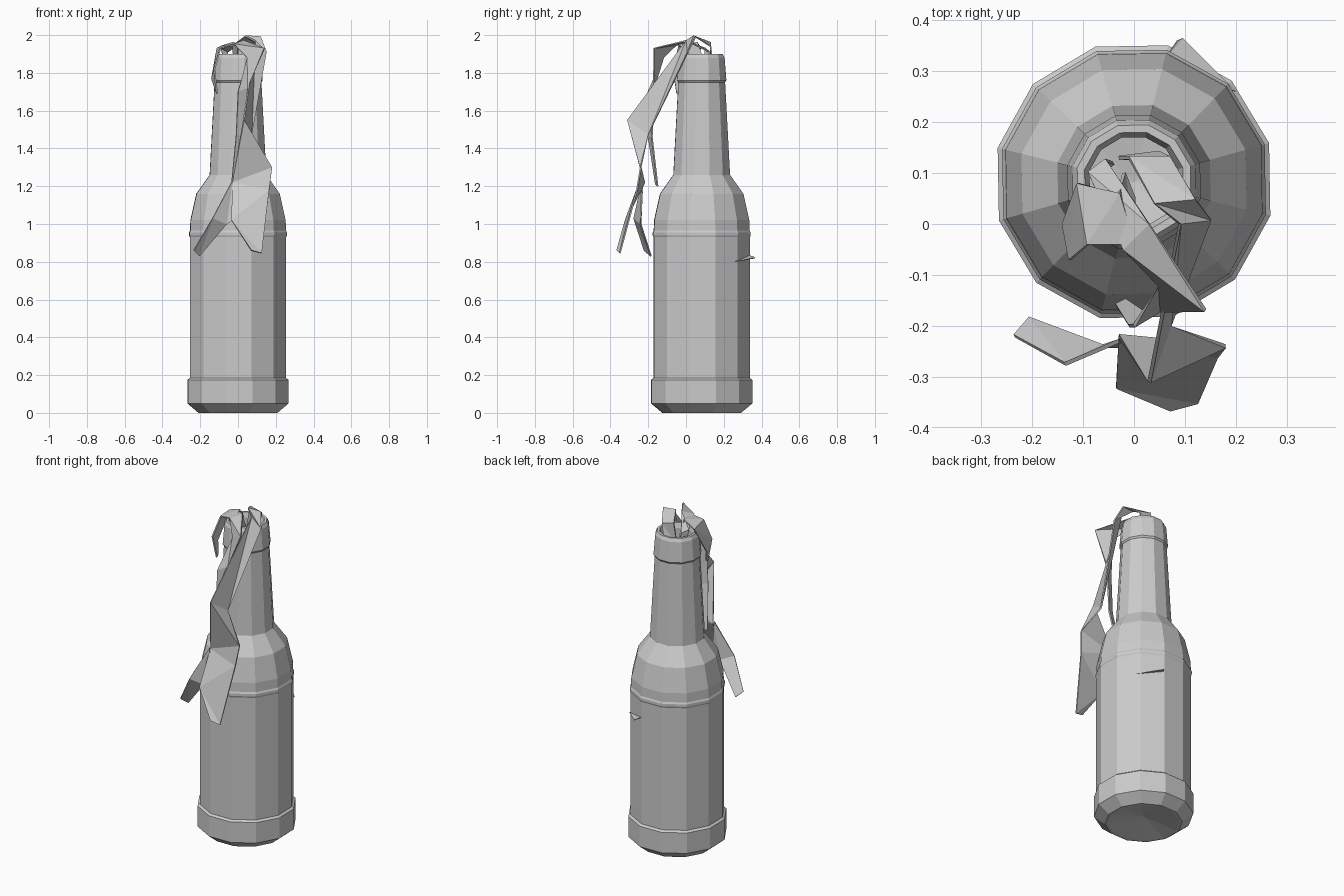
import bpy
import bmesh
from math import cos, sin, tau, radians
from mathutils import Vector

default_cube = bpy.data.objects.get("Cube")
if default_cube:
    bpy.data.objects.remove(default_cube, do_unlink=True)

SIDES = 12
AXIS = Vector((0, 0.083, 0))


def make_material(name, colour):
    material = bpy.data.materials.new(name)
    material.use_nodes = True
    material.diffuse_color = colour
    material.node_tree.nodes["Principled BSDF"].inputs["Base Color"].default_value = colour
    return material


grey = make_material("plain grey", (0.6, 0.6, 0.6, 1))


def finish(name, bm):
    """Turn a bmesh into a flat shaded object."""
    mesh = bpy.data.meshes.new(name)
    bm.to_mesh(mesh)
    bm.free()
    mesh.materials.append(grey)
    obj = bpy.data.objects.new(name, mesh)
    bpy.context.collection.objects.link(obj)
    return obj


def lathe(name, profile):
    """Revolve (radius, height) pairs; a zero radius closes to a point."""
    bm = bmesh.new()
    rings = []
    for radius, height in profile:
        if radius == 0:
            rings.append([bm.verts.new(AXIS + Vector((0, 0, height)))] * SIDES)
            continue
        ring = []
        for i in range(SIDES):
            angle = tau * i / SIDES + radians(16)
            offset = Vector((radius * cos(angle), radius * sin(angle), height))
            ring.append(bm.verts.new(AXIS + offset))
        rings.append(ring)
    for low, high in zip(rings, rings[1:]):
        for i in range(SIDES):
            j = (i + 1) % SIDES
            corners = dict.fromkeys((low[i], low[j], high[j], high[i]))
            bm.faces.new(list(corners))
    return finish(name, bm)


def ribbon(name, pairs, thickness=0.008):
    """Cloth strip through pairs of edge points, creased and thickened."""
    bm = bmesh.new()
    rows = [[bm.verts.new(point) for point in pair] for pair in pairs]
    for (a, b), (c, d) in zip(rows, rows[1:]):
        bm.faces.new((a, b, d))
        bm.faces.new((a, d, c))
    bmesh.ops.recalc_face_normals(bm, faces=bm.faces)
    obj = finish(name, bm)
    solid = obj.modifiers.new("thickness", "SOLIDIFY")
    solid.thickness = thickness
    solid.offset = 0
    return obj


# Bottle: dished base, foot band, body, shoulder, neck, lip and inner wall
lathe("bottle", [
    (0, 0.04), (0.2, 0), (0.215, 0), (0.276, 0.05), (0.276, 0.175), (0.263, 0.185),
    (0.263, 0.93), (0.267, 0.94), (0.267, 0.955), (0.262, 0.965), (0.26, 1.02),
    (0.228, 1.16), (0.155, 1.26), (0.128, 1.75), (0.135, 1.76), (0.125, 1.88),
    (0.115, 1.9), (0.1, 1.9), (0.09, 1.87), (0.09, 1.7), (0.12, 1.27), (0, 1.25),
])

# Main cloth strip, hanging over the front and widening into a flap
ribbon("front_cloth", [
    ((-0.03, 0.13, 1.84), (0.05, 0.14, 1.86)),
    ((-0.01, 0.13, 1.96), (0.07, 0.13, 1.94)),
    ((0.04, 0.04, 1.995), (0.12, 0.05, 1.99)),
    ((0.09, 0, 1.97), (0.15, 0.01, 1.91)),
    ((0.03, -0.31, 1.55), (0.07, -0.2, 1.47)),
    ((-0.03, -0.22, 1.22), (0.18, -0.24, 1.3)),
    ((-0.035, -0.32, 1.02), (0.165, -0.26, 1.18)),
    ((0.07, -0.365, 0.86), (0.125, -0.35, 0.845)),
])

# Short tail branching to the side of the flap
ribbon("side_tail", [
    ((-0.03, -0.23, 1.23), (-0.01, -0.24, 1.03)),
    ((-0.135, -0.275, 1.03), (-0.06, -0.24, 1)),
    ((-0.235, -0.22, 0.86), (-0.205, -0.185, 0.83)),
])

# Folded strip crossing the mouth, ending in a narrow tail
ribbon("crossing_cloth", [
    ((-0.07, 0.1, 1.83), (-0.04, 0.12, 1.83)),
    ((-0.09, 0.1, 1.93), (-0.055, 0.125, 1.91)),
    ((-0.02, -0.05, 1.95), (0.03, 0, 1.97)),
    ((0.05, -0.12, 1.88), (0.14, -0.17, 1.93)),
    ((0, -0.2, 1.7), (0.05, -0.17, 1.72)),
    ((-0.01, -0.2, 1.47), (0.03, -0.18, 1.46)),
    ((-0.035, -0.16, 1.21), (-0.015, -0.15, 1.2)),
])

# Small curl over the rim
ribbon("rim_curl", [
    ((-0.02, 0.1, 1.85), (0, 0.05, 1.86)),
    ((-0.03, 0.06, 1.96), (0, -0.04, 1.95)),
    ((-0.11, 0.08, 1.93), (-0.09, -0.04, 1.94)),
    ((-0.138, 0, 1.77), (-0.125, -0.07, 1.82)),
    ((-0.115, -0.03, 1.7), (-0.11, -0.05, 1.69)),
])

# Cloth corner poking through the back of the bottle
ribbon("back_corner", [
    ((0.05, 0.31, 0.84), (0.2, 0.26, 0.8)),
    ((0.085, 0.36, 0.825), (0.095, 0.365, 0.82)),
], thickness=0.004)
